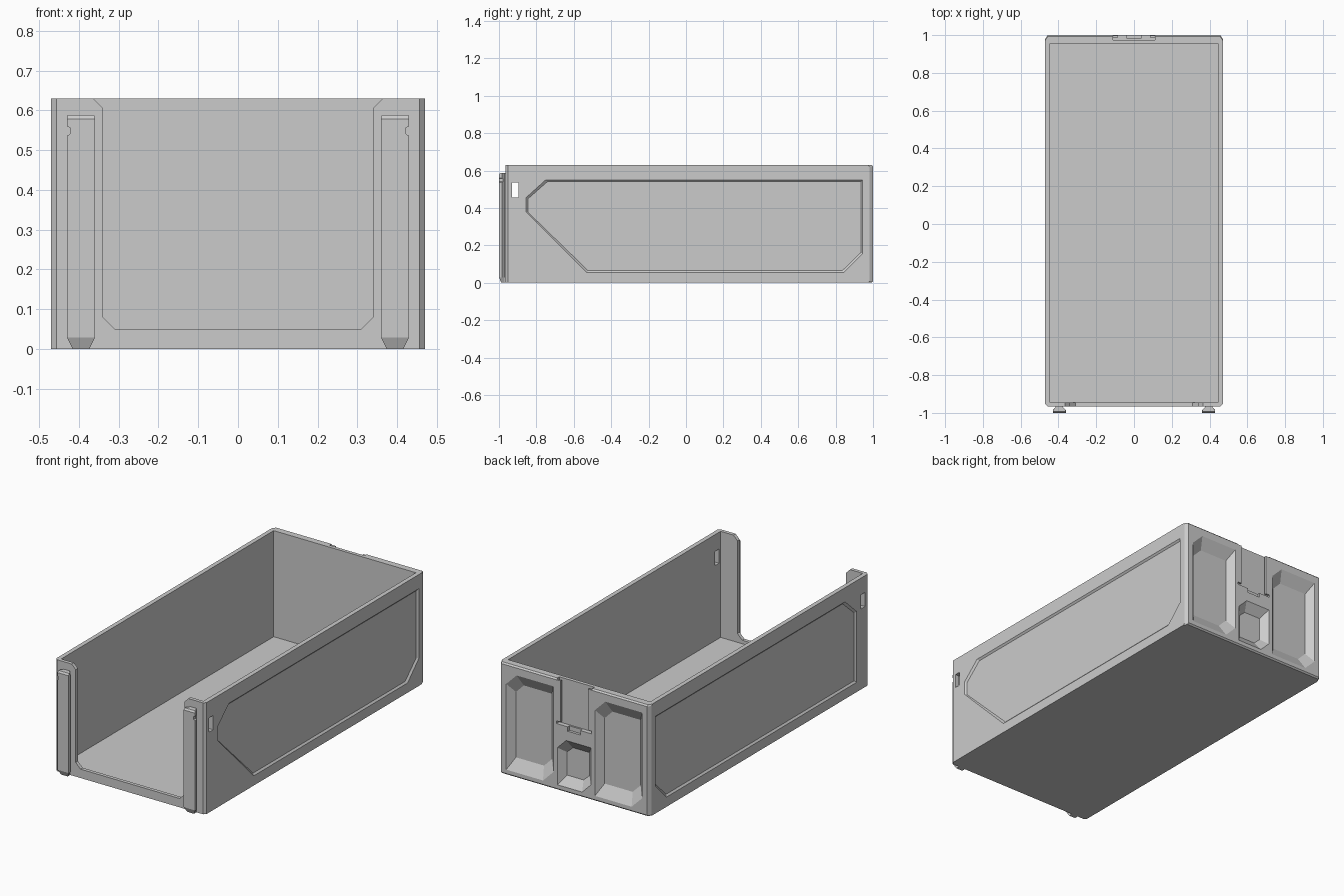
import bpy, bmesh

if "Cube" in bpy.data.objects:
    bpy.data.objects.remove(bpy.data.objects["Cube"])

def loft(name, rings):
    """Closed solid skinned through rings with equal point counts."""
    bm = bmesh.new()
    vs = [[bm.verts.new(p) for p in r] for r in rings]
    n = len(rings[0])
    for a, b in zip(vs, vs[1:]):
        for i in range(n):
            j = (i + 1) % n
            bm.faces.new((a[i], a[j], b[j], b[i]))
    bm.faces.new(vs[0])
    bm.faces.new(vs[-1])
    bmesh.ops.recalc_face_normals(bm, faces=bm.faces)
    me = bpy.data.meshes.new(name)
    bm.to_mesh(me)
    bm.free()
    ob = bpy.data.objects.new(name, me)
    bpy.context.collection.objects.link(ob)
    return ob

def box(name, x0, x1, y0, y1, z0, z1):
    return loft(name, [[(x0, y0, z), (x1, y0, z), (x1, y1, z), (x0, y1, z)]
                       for z in (z0, z1)])

def cut(target, cutter):
    m = target.modifiers.new("cut", 'BOOLEAN')
    m.operation = 'DIFFERENCE'
    m.solver = 'EXACT'
    m.object = cutter
    bpy.context.view_layer.objects.active = target
    bpy.ops.object.modifier_apply(modifier=m.name)
    bpy.data.objects.remove(cutter)

def shrink(pts, du, dv):
    us, vs = [p[0] for p in pts], [p[1] for p in pts]
    cu, cv = (min(us) + max(us)) / 2, (min(vs) + max(vs)) / 2
    su = 1 - 2 * du / (max(us) - min(us))
    sv = 1 - 2 * dv / (max(vs) - min(vs))
    return [(cu + (u - cu) * su, cv + (v - cv) * sv) for u, v in pts]

# bin body: tall shell with chamfered vertical corners
W, F, B, H = 0.47, -0.965, 1.0, 0.63
def plan(z, d=0):
    w, f, b = W, F, B - d
    return [(-w + .013, f, z), (w - .013, f, z), (w, f + .013, z), (w, b - .02, z),
            (w - .013, b, z), (-w + .013, b, z), (-w, b - .02, z), (-w, f + .013, z)]
body = loft("bin_body", [plan(0, .008), plan(.008), plan(H - .008), plan(H, .008)])
cut(body, box("cavity", -.445, .445, -.945, .955, .03, .8))

# front access opening with chamfered lower corners and flared top
half = [(.31, .05), (.34, .08), (.34, .605), (.365, H), (.365, .7)]
opening = half + [(-x, z) for x, z in reversed(half)]
cut(body, loft("front_opening", [[(x, y, z) for x, z in opening] for y in (-1.1, -.93)]))

# label slot running through both side walls
cut(body, box("side_slots", -.6, .6, -.93, -.895, .455, .535))

# recessed side panels
right_panel = [(-.855, .38), (-.855, .455), (-.75, .55), (.945, .55),
               (.945, .155), (.845, .055), (-.53, .055)]
left_panel = [(-.855, .055), (-.855, .455), (-.75, .55), (.945, .55),
              (.945, .155), (.845, .055)]
for s, pts in ((1, right_panel), (-1, left_panel)):
    inner = shrink(pts, .01, .01)
    cut(body, loft("panel_recess", [[(s * x, y, z) for y, z in p] for x, p in
                                    ((.55, pts), (W, pts), (W - .009, inner))]))

# sloped pockets in the back wall
def pocket(x0, x1, z0, z1, c, dz):
    pts = [(x0, z0 + c), (x0, z1), (x1 - c, z1), (x1, z1 - c), (x1, z0), (x0 + c, z0)]
    inner = shrink(pts, .035, dz)
    cut(body, loft("back_pocket", [[(x, y, z) for x, z in p] for y, p in
                                   ((1.1, pts), (B, pts), (B - .037, inner))]))
pocket(.13, .425, .03, .58, .065, .065)
pocket(-.425, -.13, .03, .58, .065, .065)
pocket(-.105, .105, .03, .295, .055, .05)

# latch recess at the top of the back wall, with a small notch below it
cut(body, box("latch_recess", -.11, .11, .975, 1.1, .375, .8))
cut(body, box("latch_notch", -.04, .04, .985, 1.1, .35, .40))

# guide lips on both sides of the latch recess, and front hanging rails
for s, side in ((1, "right"), (-1, "left")):
    xs = sorted((s * .085, s * .112))
    box("latch_guide_" + side, xs[0], xs[1], .988, .999, .39, .622)

    def rail_ring(z, k, front):
        prof = [(-.02, -.955), (-.02, -.97), (-.035, -.985), (-.035, front),
                (.035, front), (.035, -.985), (.02, -.97), (.02, -.955)]
        return [(s * .395 + (x * k if abs(x) > .03 else x), y, z) for x, y in prof]
    rail = loft("front_rail_" + side, [rail_ring(0, .6, -.987), rail_ring(.028, 1, -1),
                                       rail_ring(.578, 1, -1), rail_ring(.588, .95, -.993)])
    # detent notch on the outer edge
    nx = [(.44, .53), (.423, .54), (.423, .556), (.44, .566)]
    cut(rail, loft("detent", [[(s * x, y, z) for x, z in nx] for y in (-1.05, -.972)]))
